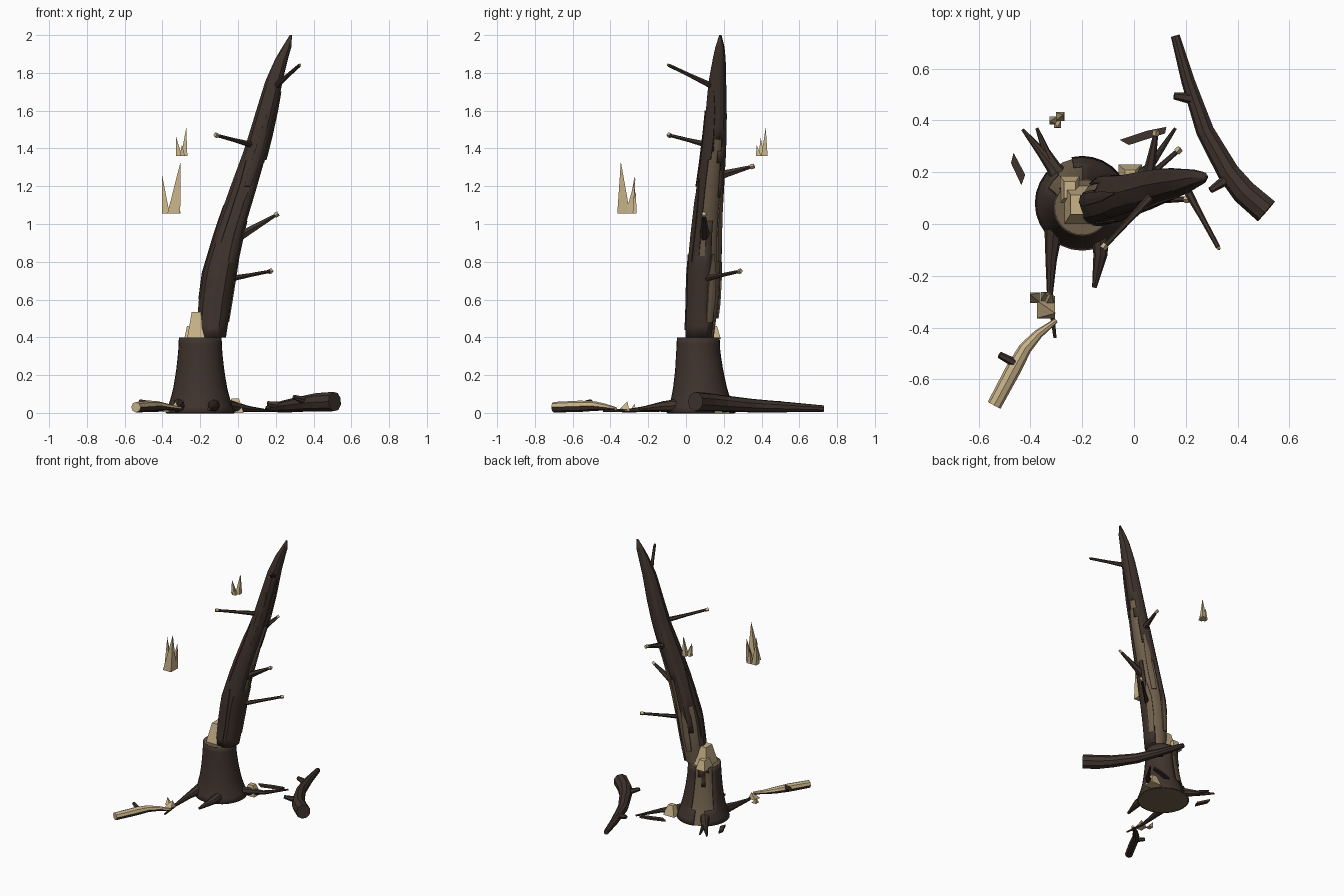
import bpy, bmesh, math, random
from mathutils import Vector

if "Cube" in bpy.data.objects:
    bpy.data.objects.remove(bpy.data.objects["Cube"])

random.seed(4)


def material(name, col):
    m = bpy.data.materials.new(name)
    m.diffuse_color = (*col, 1)
    m.use_nodes = True
    m.node_tree.nodes["Principled BSDF"].inputs["Base Color"].default_value = m.diffuse_color
    return m


BARK = material("dark bark", (0.05, 0.033, 0.026))
WOOD = material("weathered wood", (0.16, 0.115, 0.07))
PALE = material("pale split wood", (0.58, 0.45, 0.25))


def finish(name, bm, mats, smooth=None):
    me = bpy.data.meshes.new(name)
    bm.to_mesh(me)
    bm.free()
    for m in mats:
        me.materials.append(m)
    ob = bpy.data.objects.new(name, me)
    bpy.context.collection.objects.link(ob)
    if smooth:
        bpy.context.view_layer.objects.active = ob
        ob.select_set(True)
        bpy.ops.object.shade_smooth_by_angle(angle=math.radians(smooth))
        ob.select_set(False)
    return ob


def tube_mesh(rings, sides, jitter=0.0, caps=True, level=False):
    """Rings are (x, y, z, radius); level keeps every ring horizontal."""
    bm = bmesh.new()
    pts = [Vector(r[:3]) for r in rings]
    bump = [1 + random.uniform(-jitter, jitter) for _ in range(sides)]
    rows = []
    for i, p in enumerate(pts):
        d = pts[min(i + 1, len(pts) - 1)] - pts[max(i - 1, 0)]
        if level:
            u, v = Vector((1, 0, 0)), Vector((0, 1, 0))
        else:
            u = d.cross(Vector((0, 0, 1)) if abs(d.normalized().z) < .9 else Vector((0, 1, 0))).normalized()
            v = d.cross(u).normalized()
        row = []
        for k in range(sides):
            a = 2 * math.pi * k / sides
            r = rings[i][3] * bump[k]
            row.append(bm.verts.new(p + (u * math.cos(a) + v * math.sin(a)) * r))
        rows.append(row)
    for a, b in zip(rows, rows[1:]):
        for k in range(sides):
            n = (k + 1) % sides
            bm.faces.new((a[k], a[n], b[n], b[k]))
    if caps:
        bm.faces.new(rows[0][::-1])
        bm.faces.new(rows[-1])
    bmesh.ops.recalc_face_normals(bm, faces=bm.faces)
    return bm


def tube(name, rings, sides=6, mat=BARK, jitter=0.0):
    return finish(name, tube_mesh(rings, sides, jitter), [mat])


def resample(rings, n):
    """Evenly spaced rings in height, linear between profile points."""
    out = []
    for i in range(n + 1):
        z = rings[0][2] + (rings[-1][2] - rings[0][2]) * i / n
        for a, b in zip(rings, rings[1:]):
            if z <= b[2] + 1e-6:
                t = (z - a[2]) / (b[2] - a[2])
                out.append(tuple(p + (q - p) * t for p, q in zip(a, b)))
                break
    return out


def barked(name, rings, sides, rows, bare, depth, jitter, smooth):
    """Bark shell with plates missing where bare(angle, height), over a wood core."""
    rings = resample(rings, rows)
    core = [(x, y, z, r - depth) for x, y, z, r in rings]
    finish(name + "_core", tube_mesh(core, sides, 0, True, True), [WOOD, PALE], smooth)
    bm = tube_mesh(rings, sides, jitter, False, True)
    lost = []
    for f in bm.faces:
        c = f.calc_center_median()
        ring = min(rings, key=lambda q: abs(q[2] - c.z))
        ang = math.degrees(math.atan2(c.y - ring[1], c.x - ring[0]))
        ragged = 0.09 * math.sin(ang * 0.37) + random.uniform(-.03, .03)
        if bare(ang, c.z + ragged):
            lost.append(f)
    bmesh.ops.delete(bm, geom=lost, context='FACES')
    ob = finish(name + "_bark", bm, [BARK], smooth)
    sol = ob.modifiers.new("thickness", 'SOLIDIFY')
    sol.thickness = depth * 1.3
    sol.offset = -1
    return ob


# Stump, with bark gone low on the back
stump = [(-.2, .08, 0, .183), (-.2, .08, .05, .165), (-.2, .075, .12, .145), (-.2, .07, .22, .128),
         (-.2, .065, .32, .117), (-.2, .065, .4, .113)]
barked("stump", stump, 28, 12, lambda a, z: 85 < a < 150 and .03 < z < .36, .008, 0, 30)

# Leaning broken trunk, bark peeled along the right and back
trunk = [(-.14, .075, .4, .08), (-.12, .09, .58, .088), (-.095, .096, .75, .091), (-.03, .11, 1, .079),
         (.035, .128, 1.2, .073), (.1, .148, 1.4, .064), (.145, .158, 1.57, .057), (.19, .165, 1.75, .047),
         (.23, .175, 1.87, .035), (.265, .18, 1.95, .022), (.28, .182, 2, .006)]


def trunk_bare(a, z):
    return (-25 < a < 45 and .95 < z < 1.38) or (12 < a < 90 and .5 < z < 1.05) or (70 < a < 150 and z < .72)


barked("trunk", trunk, 16, 26, trunk_bare, .008, .06, 25)


# Long lifted bark plates hugging the trunk
def trunk_at(z):
    return min(resample(trunk, 80), key=lambda r: abs(r[2] - z))


for n, (deg, z0, z1) in enumerate([(-95, .45, .85), (-60, .8, 1.25), (-125, .9, 1.35), (-80, 1.2, 1.6),
                                   (180, .6, 1.1), (-20, 1.35, 1.7), (100, .5, .8), (30, .48, .85), (60, .8, 1.2)]):
    bm = bmesh.new()
    prev = None
    for t, w in ((0, .2), (.3, .25), (.7, .22), (1, .05)):
        x, y, z, r = trunk_at(z0 + (z1 - z0) * t)
        a = math.radians(deg)
        row = [bm.verts.new((x + (r + .005) * math.cos(a + s * w), y + (r + .005) * math.sin(a + s * w), z))
               for s in (-1, 0, 1)]
        if prev:
            for k in range(2):
                bm.faces.new((prev[k], prev[k + 1], row[k + 1], row[k]))
        prev = row
    plate = finish("bark_plate_%d" % n, bm, [BARK if n < 6 else WOOD])
    plate.modifiers.new("thickness", 'SOLIDIFY').thickness = .008

# Dead side branches with pale broken ends
branches = [((.07, .11, 1.42), (-.115, -.088, 1.47)), ((.2, .14, 1.73), (.325, -.09, 1.84)),
            ((-.0, .1, .93), (.205, .095, 1.05)), ((-.04, .1, .71), (.172, .285, .75)),
            ((.05, .15, 1.25), (.085, .352, 1.305))]
for n, (a, b) in enumerate(branches):
    a, b = Vector(a), Vector(b)
    thick = .028 if n in (2, 4) else .017
    tube("branch_%d" % n, [(*a, thick), (*a.lerp(b, .5), thick * .65), (*b, .009)])
    d = (b - a).normalized() * .01
    size = .007 if n == 1 else .014
    tube("branch_end_%d" % n, [(*(b - d), size), (*(b + d), size * .9)], 4, PALE)

# Roots creeping outward along the ground
roots = [[(-.28, .18, .05, .035), (-.36, .28, .025, .018), (-.43, .365, .012, .006)],
         [(-.29, .18, .05, .035), (-.34, .28, .025, .016), (-.375, .37, .012, .006)],
         [(-.31, -.02, .04, .036), (-.32, -.14, .028, .022), (-.325, -.28, .014, .011), (-.305, -.44, .01, .006)],
         [(-.13, -.03, .04, .036), (-.13, -.12, .035, .027), (-.153, -.245, .02, .009)],
         [(-.07, .12, .04, .035), (.06, .22, .02, .016), (.16, .37, .012, .006)]]
for n, r in enumerate(roots):
    tube("root_%d" % n, r, 8)


# Pointed splinters with a square foot
def splinter(name, x, y, z, size, tip, mat=PALE):
    bm = bmesh.new()
    foot = [bm.verts.new((x + sx * size, y + sy * size, z)) for sx, sy in ((-1, -1), (1, -1), (1, 1), (-1, 1))]
    top = bm.verts.new(tip)
    bm.faces.new(foot[::-1])
    for k in range(4):
        bm.faces.new((foot[k], foot[(k + 1) % 4], top))
    return finish(name, bm, [mat])


spikes = [(-.34, -.33, 1.055, .034, (-.304, -.345, 1.33)), (-.382, -.285, 1.055, .02, (-.402, -.272, 1.26)),
          (-.342, -.28, 1.055, .018, (-.345, -.265, 1.17)), (-.325, -.3, 1.055, .02, (-.318, -.268, 1.24)),
          (-.285, .415, 1.36, .017, (-.274, .422, 1.51)), (-.312, .4, 1.36, .015, (-.327, .395, 1.46)),
          (-.295, .385, 1.36, .014, (-.297, .373, 1.42)),
          (-.34, -.33, .01, .03, (-.33, -.31, .06)), (-.38, -.285, .005, .018, (-.4, -.27, .05))]
for n, s in enumerate(spikes):
    splinter("splinter_%d" % n, *s)


# Pale torn wedge standing on the stump
def wedge(name, x0, x1, y0, y1, z0, z1, taper, mat):
    bm = bmesh.new()
    bmesh.ops.create_cube(bm, size=1)
    for v in bm.verts:
        s = taper if v.co.z > 0 else 1
        v.co = ((x0 + x1) / 2 + v.co.x * s * (x1 - x0), (y0 + y1) / 2 + v.co.y * s * (y1 - y0),
                z1 if v.co.z > 0 else z0)
    return finish(name, bm, [mat])


wedge("stump_wedge", -.27, -.17, 0, .15, .39, .535, .5, PALE)
wedge("stump_sliver", -.285, -.21, .08, .185, .39, .46, .6, PALE)
wedge("ground_chunk", -.06, .03, .15, .23, 0, .075, .45, PALE)


# Loose bark chips lying on the ground
def chip(name, outline, z):
    bm = bmesh.new()
    f = bm.faces.new([bm.verts.new((x, y, z)) for x, y in outline])
    top = bmesh.ops.extrude_face_region(bm, geom=[f])["geom"]
    bmesh.ops.translate(bm, vec=(0, 0, .015), verts=[v for v in top if isinstance(v, bmesh.types.BMVert)])
    bmesh.ops.recalc_face_normals(bm, faces=bm.faces)
    finish(name, bm, [BARK])


chip("bark_chip_left", [(-.475, .235), (-.435, .15), (-.42, .19), (-.465, .275)], .005)
chip("bark_chip_back", [(-.055, .325), (-.02, .305), (.12, .35), (.125, .375), (.05, .36)], .005)

# Fallen log with short stubs
tube("fallen_log", [(.16, .727, .022, .018), (.21, .55, .03, .027), (.275, .36, .038, .036),
                    (.365, .2, .05, .044), (.425, .125, .056, .05), (.512, .05, .06, .052)], 9)
tube("log_stub_far", [(.22, .485, .04, .022), (.155, .495, .05, .014)])
tube("log_stub_near", [(.37, .18, .06, .024), (.295, .13, .085, .012)])

# Stripped fallen limb: pale above, bark below
bm = tube_mesh([(-.54, -.7, .03, .028), (-.465, -.56, .035, .03), (-.42, -.48, .036, .025),
                (-.37, -.425, .03, .018), (-.3, -.372, .022, .009)], 8)
for f in bm.faces:
    f.material_index = 0 if f.normal.z > -.1 else 1
finish("fallen_limb", bm, [PALE, BARK])
tube("limb_stub", [(-.455, -.54, .045, .018), (-.52, -.505, .06, .013)])
